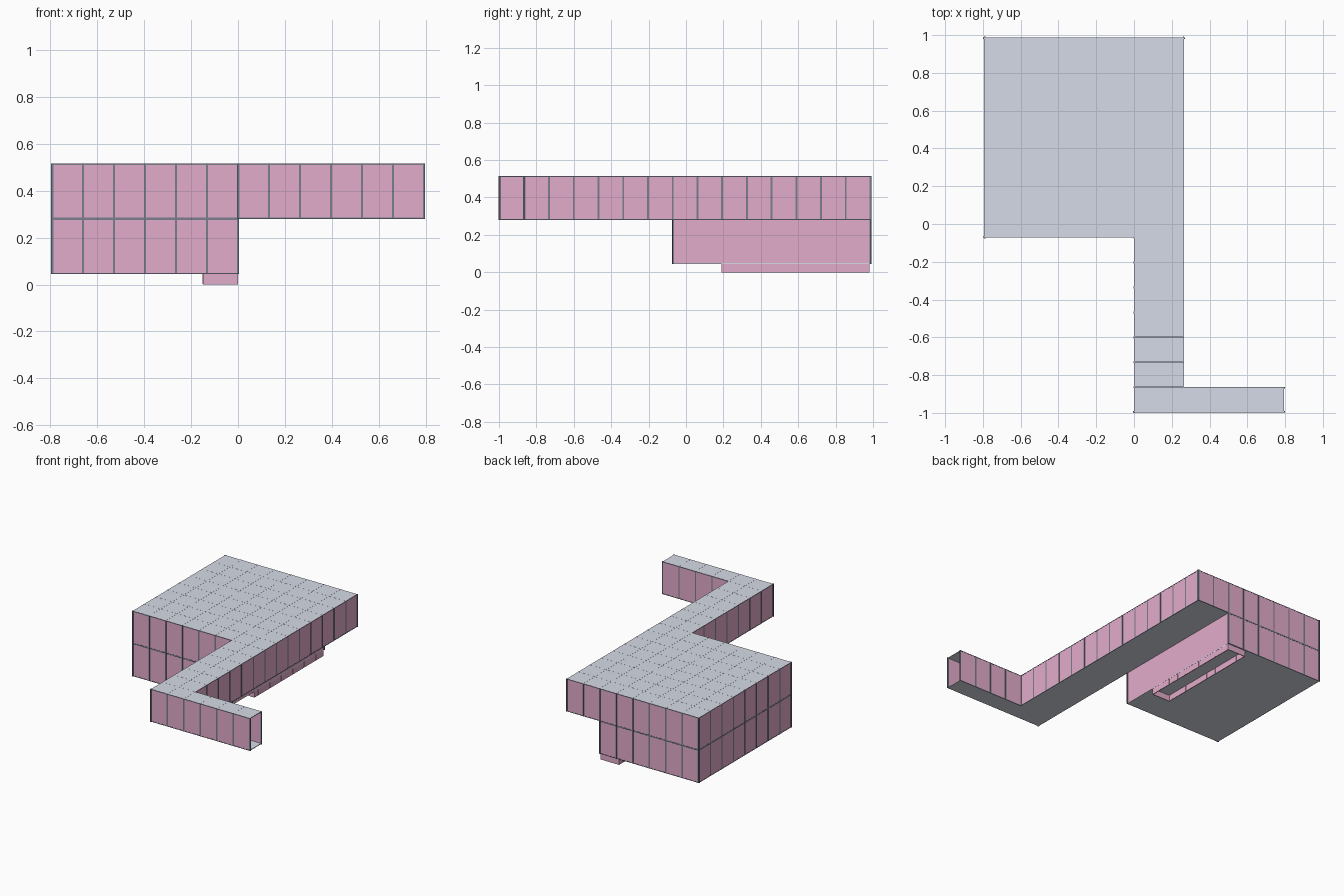
import bpy, bmesh

if "Cube" in bpy.data.objects:
    bpy.data.objects.remove(bpy.data.objects["Cube"])

T = 0.1322                     # tile size
X0, Y0 = -6 * T, -0.9965       # grid origin (left edge, front edge)
Z0, Z1, Z2 = 0.044, 0.280, 0.515


def material(name, rgb):
    m = bpy.data.materials.new(name)
    m.diffuse_color = (*rgb, 1)
    m.use_nodes = True
    m.node_tree.nodes["Principled BSDF"].inputs["Base Color"].default_value = m.diffuse_color
    return m


PINK = material("pink wall", (0.77, 0.415, 0.60))
GREY = material("pale grey slab", (0.67, 0.71, 0.80))
POST = material("slate trim", (0.19, 0.21, 0.27))


def boxes(name, mat, items):
    """One object made of axis-aligned boxes (x0, x1, y0, y1, z0, z1)."""
    bm = bmesh.new()
    for x0, x1, y0, y1, z0, z1 in items:
        v = [bm.verts.new((x, y, z)) for z in (z0, z1)
             for x, y in ((x0, y0), (x1, y0), (x1, y1), (x0, y1))]
        for f in ((3, 2, 1, 0), (4, 5, 6, 7), (0, 1, 5, 4),
                  (1, 2, 6, 5), (2, 3, 7, 6), (3, 0, 4, 7)):
            bm.faces.new([v[i] for i in f])
    me = bpy.data.meshes.new(name)
    bm.to_mesh(me)
    bm.free()
    me.materials.append(mat)
    ob = bpy.data.objects.new(name, me)
    bpy.context.collection.objects.link(ob)


# Floor plans as sets of grid cells
hall = {(i, j) for i in range(8) for j in range(7, 15)}
corridor = {(i, j) for i in (6, 7) for j in range(7)}
wing = {(i, 0) for i in range(8, 12)}
upper = hall | corridor | wing
lower = {(i, j) for i in range(6) for j in range(7, 15)}


def slab(name, cells, z0, z1, gap=0.0):
    """Square tiles, optionally with a hairline seam between them."""
    boxes(name, GREY, [(X0 + i * T + gap, X0 + (i + 1) * T - gap,
                        Y0 + j * T + gap, Y0 + (j + 1) * T - gap, z0, z1)
                       for i, j in sorted(cells)])


slab("roof", upper, Z2 - 0.005, Z2, 0.0004)
slab("upper_floor", upper, Z1, Z1 + 0.005)
slab("lower_floor", lower, Z0, Z0 + 0.005)


def storey(name, cells, z0, z1, openings=(), plain=()):
    """Wall panels, trim strips and posts along the outline of a plan."""
    walls, trim, corners = [], [], set()
    w, p, r = 0.004, 0.0015, 0.005
    for i, j in sorted(cells):
        for di, dj in ((1, 0), (-1, 0), (0, 1), (0, -1)):
            if (i + di, j + dj) in cells or (i, j, di, dj) in openings:
                continue
            x, y = X0 + i * T, Y0 + j * T
            if di:
                q = x + T if di > 0 else x
                wall = (*sorted((q, q - di * w)), y, y + T)
                strip = (*sorted((q + di * 0.001, q - di * w)), y, y + T)
                ends = [(i + (di > 0), j, di, 0), (i + (di > 0), j + 1, di, 0)]
            else:
                q = y + T if dj > 0 else y
                wall = (x, x + T, *sorted((q, q - dj * w)))
                strip = (x, x + T, *sorted((q + dj * 0.001, q - dj * w)))
                ends = [(i, j + (dj > 0), 0, dj), (i + 1, j + (dj > 0), 0, dj)]
            walls.append((*wall, z0, z1))
            if (di, dj) not in plain:
                trim += [(*strip, z0, z0 + 0.005), (*strip, z1 - 0.005, z1 - 0.0005)]
                corners.update(ends)
    posts = []
    for i, j, di, dj in sorted(corners):
        x, y = X0 + i * T, Y0 + j * T
        if di:
            posts.append((*sorted((x + di * p, x - di * 0.006)), y - r, y + r, z0, z1))
        else:
            posts.append((x - r, x + r, *sorted((y + dj * p, y - dj * 0.006)), z0, z1))
    boxes(name + "_walls", PINK, walls)
    boxes(name + "_trim", POST, trim)
    boxes(name + "_posts", POST, posts)


# The wing is open at its end; the lower wall under the overhang is plain
storey("upper", upper, Z1, Z2, openings={(11, 0, 1, 0)})
storey("lower", lower, Z0, Z1, plain={(1, 0)})

# Small railing ring hanging under the lower floor, with thin uprights
rx0, rx1, ry0, ry1, t = -0.15, -0.001, 0.19, 0.98, 0.005
n = 18
step = (ry1 - ry0) / n
boxes("railing", PINK, [(rx0, rx0 + t, ry0, ry1, 0, Z0), (rx1 - t, rx1, ry0, ry1, 0, Z0),
                        (rx0, rx1, ry0, ry0 + t, 0, Z0), (rx0, rx1, ry1 - t, ry1, 0, Z0)])
boxes("railing_uprights", PINK,
      [(x, x + t + 0.002, ry0 + k * step - 0.002, ry0 + k * step + 0.002, 0.002, Z0)
       for x in (rx0 - 0.001, rx1 - t - 0.001) for k in range(1, n)])
